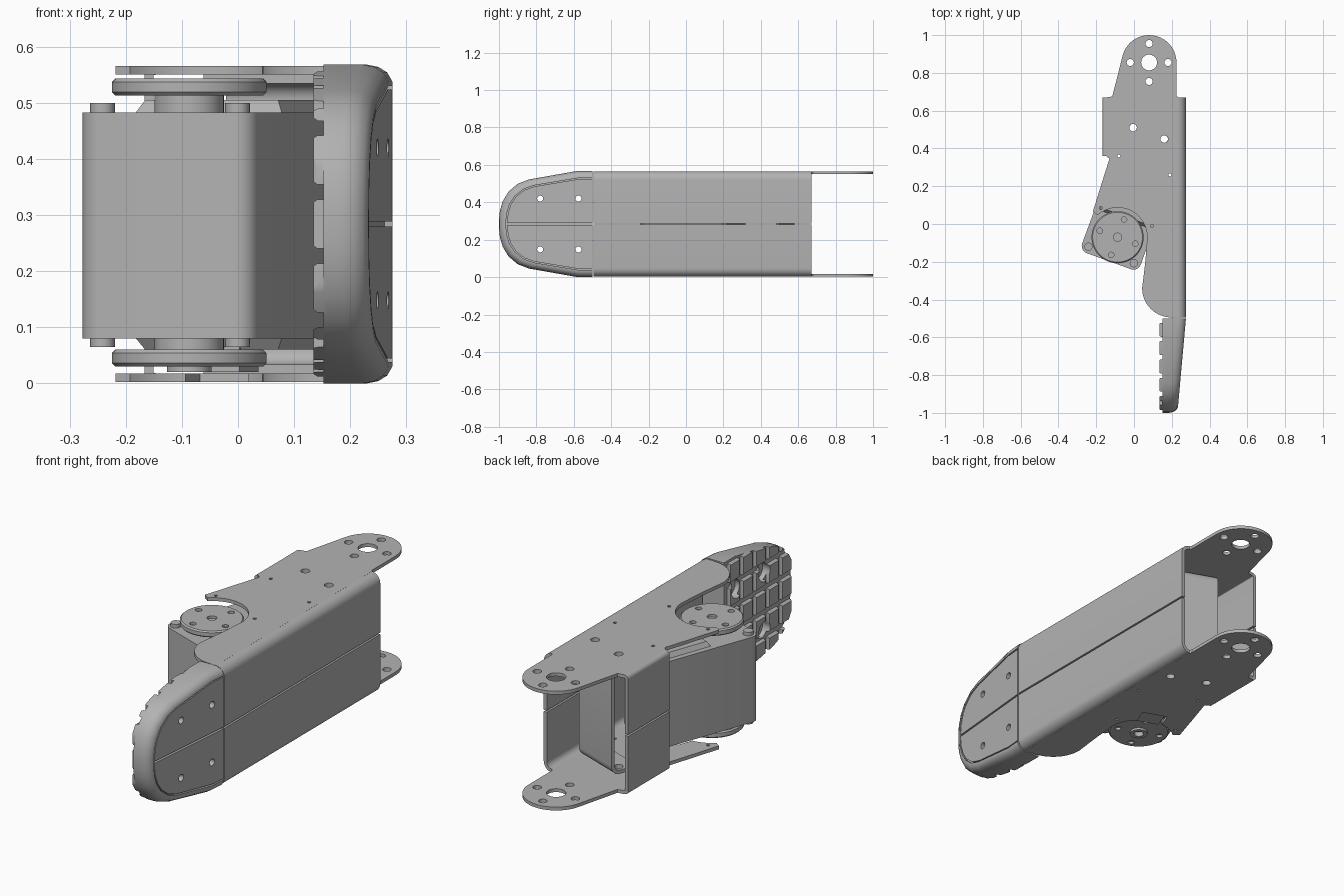
import bpy, bmesh
from math import sin, cos, radians
from mathutils import Matrix, Vector

if "Cube" in bpy.data.objects:
    bpy.data.objects.remove(bpy.data.objects["Cube"])

MID = 0.284           # height of the symmetry plane
T = 0.016             # sheet thickness
TOP = 0.566
parts = []

grey = bpy.data.materials.new("plain grey")
grey.use_nodes = True
grey.diffuse_color = (0.45, 0.45, 0.45, 1)
grey.node_tree.nodes["Principled BSDF"].inputs["Base Color"].default_value = (0.45, 0.45, 0.45, 1)

FLAT = Matrix.Identity(4)
SERVO = Matrix.Translation((-0.087, -0.07, 0)) @ Matrix.Rotation(radians(-20), 4, 'Z')
ALONG_Y = Matrix(((1, 0, 0, 0), (0, 0, 1, 0), (0, 1, 0, 0), (0, 0, 0, 1)))
ALONG_X = Matrix(((0, 0, 1, 0), (1, 0, 0, 0), (0, 1, 0, 0), (0, 0, 0, 1)))


def arc(cx, cy, rx, a0, a1, n=10, ry=None):
    ry = rx if ry is None else ry
    angles = [radians(a0 + (a1 - a0) * i / n) for i in range(n + 1)]
    return [(cx + rx * cos(a), cy + ry * sin(a)) for a in angles]


def circle(cx, cy, r, n=24):
    return arc(cx, cy, r, 0, 360, n)[:-1]


def add_loft(bm, rings):
    loops = [[bm.verts.new(p) for p in ring] for ring in rings]
    n = len(loops[0])
    for a, b in zip(loops, loops[1:]):
        for i in range(n):
            bm.faces.new((a[i], a[(i + 1) % n], b[(i + 1) % n], b[i]))
    bm.faces.new(loops[0])
    bm.faces.new(loops[-1])


def add_prism(bm, pts, lo, hi, m=FLAT):
    add_loft(bm, [[m @ Vector((a, b, c)) for a, b in pts] for c in (lo, hi)])


def finish(name, bm):
    bmesh.ops.recalc_face_normals(bm, faces=bm.faces)
    me = bpy.data.meshes.new(name)
    bm.to_mesh(me)
    bm.free()
    ob = bpy.data.objects.new(name, me)
    bpy.context.collection.objects.link(ob)
    me.materials.append(grey)
    parts.append(ob)
    return ob


def prism(name, pts, lo, hi, m=FLAT):
    bm = bmesh.new()
    add_prism(bm, pts, lo, hi, m)
    return finish(name, bm)


def boolean(ob, shapes, op='DIFFERENCE'):
    """Cut ob with a list of (points, low, high, matrix) prisms."""
    bm = bmesh.new()
    for shape in shapes:
        add_prism(bm, *shape)
    cutter = finish("cutter", bm)
    parts.remove(cutter)
    cutter.hide_render = True
    mod = ob.modifiers.new("cut", 'BOOLEAN')
    mod.operation, mod.object, mod.solver = op, cutter, 'EXACT'
    bpy.context.view_layer.update()
    ob.data = bpy.data.meshes.new_from_object(ob.evaluated_get(bpy.context.evaluated_depsgraph_get()))
    ob.modifiers.clear()
    bpy.data.objects.remove(cutter)


def flip(pts, upper):
    return [(a, b if upper else 2 * MID - b) for a, b in pts]


# top and bottom plates, with servo opening and rounded joint tip
outline = arc(0.08, 0.855, 0.145, 0, 165, 20)
outline += [(-0.115, 0.675), (-0.147, 0.67), (-0.147, 0.36), (-0.13, 0.345), (-0.165, 0.235), (-0.218, 0.065)]
outline += arc(-0.087, -0.07, 0.157, 132, 0, 18)
outline += [(0.06, -0.2)] + arc(0.2, -0.34, 0.157, 180, 270, 10, 0.155)
outline += [(0.232, -0.495), (0.232, 0.67), (0.225, 0.68)]
holes = [circle(0.08, 0.855, 0.042)]
holes += [circle(x, y, 0.019, 16) for x, y in arc(0.08, 0.855, 0.1, 0, 270, 3)]
holes += [circle(x, y, 0.02, 16) for x, y in ((-0.005, 0.51), (0.16, 0.45))]
holes += [circle(x, y, 0.008, 10) for x, y in ((-0.08, 0.36), (0.19, 0.26), (-0.175, 0.085), (0.095, -0.01))]


def bend(name, x, side, r, y0, y1, upper):
    """Side wall of one shell half with its rounded fold into the plate."""
    a = (0, 90) if side > 0 else (180, 90)
    cx, cz = x - side * r, TOP - r
    pts = [(x, MID + 0.004)] + arc(cx, cz, r, *a, 8)
    pts += arc(cx, cz, r - T, a[1], a[0], 8) + [(x - side * T, MID + 0.004)]
    return prism(name, flip(pts, upper), y0, y1, ALONG_Y)


for upper, tag in ((True, "top"), (False, "bottom")):
    lo, hi = (TOP - T, TOP) if upper else (2 * MID - TOP, 2 * MID - TOP + T)
    plate = prism(tag + "_plate", outline, lo, hi)
    cuts = [(h, lo - 0.02, hi + 0.02, FLAT) for h in holes]
    if not upper:   # cable slot
        cuts.append(([(-0.06, 0.1), (0.06, 0.1), (0.06, 0.22), (-0.06, 0.22)], lo - 0.02, hi + 0.02, SERVO))
    boolean(plate, cuts)
    bend(tag + "_outer_wall", 0.275, 1, 0.045, -0.495, 0.67, upper)
    bend(tag + "_inner_flange", -0.167, -1, 0.02, 0.36, 0.67, upper)

# U-shaped bracket between the plates
web, r, b0, b1 = 0.635, 0.045, 2 * MID - TOP + T, TOP - T
u = [(0.5, b0)] + arc(web - r, b0 + r, r, -90, 0, 8) + arc(web - r, b1 - r, r, 0, 90, 8) + [(0.5, b1)]
u += [(0.5, b1 - T)] + arc(web - r, b1 - r, r - T, 90, 0, 8) + arc(web - r, b0 + r, r - T, 0, -90, 8) + [(0.5, b0 + T)]
bracket = prism("servo_bracket", u, -0.155, 0.087, SERVO @ ALONG_X)
boolean(bracket, [(circle(x, 0.573, 0.02, 16), -0.1, 0.7, SERVO) for x in (-0.121, 0.054)])

# servo body with rounded front corners
body = arc(-0.125, -0.095, 0.04, 180, 270, 5) + arc(0.125, -0.095, 0.04, 270, 360, 5)
body += [(0.163, 0.34), (0.145, 0.36), (-0.145, 0.36), (-0.163, 0.34)]
prism("servo_body", body, 0.08, 0.483, SERVO)
step = [(-0.14, 0.1), (0.14, 0.1), (0.14, 0.33), (-0.14, 0.33)]
inset = [(x * 0.9, 0.215 + (y - 0.215) * 0.85) for x, y in step]
for name, za, zb in (("upper_step", 0.48, 0.505), ("lower_step", 0.083, 0.06)):
    bm = bmesh.new()
    add_loft(bm, [[SERVO @ Vector((x, y, z)) for x, y in ring] for ring, z in ((step, za), (inset, zb))])
    finish(name, bm)
prism("cable_socket", [(-0.055, 0.11), (0.055, 0.11), (0.055, 0.21), (-0.055, 0.21)], 0.02, 0.065, SERVO)

# servo horns with chamfered rims, hubs and screws
for name, z0, z1 in (("top_horn", 0.513, 0.543), ("bottom_horn", 0.03, 0.06)):
    bm = bmesh.new()
    rims = ((0.132, z0), (0.138, z0 + 0.006), (0.138, z1 - 0.006), (0.132, z1))
    add_loft(bm, [[SERVO @ Vector((x, y, z)) for x, y in circle(0, 0, rad, 48)] for rad, z in rims])
    horn = finish(name, bm)
    bolts = [circle(0, 0, 0.022, 16)] + [circle(x, y, 0.015, 12) for x, y in arc(0, 0, 0.1, 0, 270, 3)]
    lo, hi = (z1 - 0.012, z1 + 0.02) if z0 > MID else (z0 - 0.02, z0 + 0.012)
    boolean(horn, [(b, lo, hi, SERVO) for b in bolts])
prism("top_hub", circle(0, 0, 0.062, 32), 0.478, 0.516, SERVO)
prism("bottom_hub", circle(0, 0, 0.062, 32), 0.055, 0.085, SERVO)
ring = prism("bottom_cap", circle(0, 0, 0.04, 24), 0.02, 0.034, SERVO)
boolean(ring, [(circle(0, 0, 0.022, 16), 0, 0.05, SERVO)])
for x in (-0.128, 0.128):
    for name, z0, z1 in (("top_screw_boss", 0.48, 0.5), ("bottom_screw_boss", 0.065, 0.083)):
        prism(name, circle(x, -0.1, 0.022, 16), z0, z1, SERVO)

# foot pad: tapered block with a rounded rim and a recess on its outer face
half = [(-0.5, 0.284), (-0.58, 0.284), (-0.84, 0.238), (-0.9, 0.215), (-0.95, 0.172),
        (-0.98, 0.122), (-0.995, 0.07), (-1, 0.025)]
shape = half + [(y, -h) for y, h in reversed(half)]


def foot_ring(pts, inset, depth):
    ring = []
    for y, h in pts:
        y = -0.5 + (y + 0.5) * (1 - inset / 0.5)
        h = h * (1 - inset / 0.284)
        ring.append((0.275 + 0.09 * (y + 0.5) - depth, y, MID + h))
    return ring


bm = bmesh.new()
back = [(0.152, y, MID + h) for y, h in shape]
rims = ((0, 0.045), (0.004, 0.025), (0.014, 0.009), (0.03, 0), (0.038, 0), (0.038, 0.014))
add_loft(bm, [back] + [foot_ring(shape, i, d) for i, d in rims])
pad = finish("foot_pad", bm)
bolt_spots = [(y, MID + s * 0.136) for y in (-0.78, -0.575) for s in (-1, 1)]
bores = [(circle(y, z, 0.016, 16), 0.1, 0.3, ALONG_X) for y, z in bolt_spots]
sockets = [(circle(y, z, 0.042, 20), 0.1, 0.175, ALONG_X) for y, z in bolt_spots]
boolean(pad, bores)
boolean(pad, sockets)

# side plates set into the pad recess
for upper, tag in ((True, "top"), (False, "bottom")):
    s = 1 if upper else -1
    pts = [(y, s * h) for y, h in half] + [(-1, s * 0.005), (-0.5, s * 0.005)]
    bm = bmesh.new()
    add_loft(bm, [foot_ring(pts, 0.044, d) for d in (0.016, 0.001)])
    boolean(finish(tag + "_foot_plate", bm), bores)

# tread blocks trimmed to the pad outline
bm = bmesh.new()
for col in range(5):
    for row in range(5):
        y, z = -0.56 - 0.097 * col, MID + 0.114 * (row - 2)
        dy, dz = 0.037, 0.044
        base = [(y - dy, z - dz), (y + dy, z - dz), (y + dy, z + dz), (y - dy, z + dz)]
        crown = [(y + (a - y) * 0.9, z + (b - z) * 0.9) for a, b in base]
        add_loft(bm, [[(x, a, b) for a, b in ring] for x, ring in ((0.156, base), (0.142, base), (0.135, crown))])
treads = finish("treads", bm)
boolean(treads, [([(y, MID + h) for y, h in shape], 0.1, 0.2, ALONG_X)], 'INTERSECT')
boolean(treads, sockets)

# smooth the curved faces and keep edges sharp
bpy.ops.object.select_all(action='DESELECT')
for ob in parts:
    ob.select_set(True)
bpy.context.view_layer.objects.active = parts[0]
bpy.ops.object.shade_smooth_by_angle(angle=radians(30))
